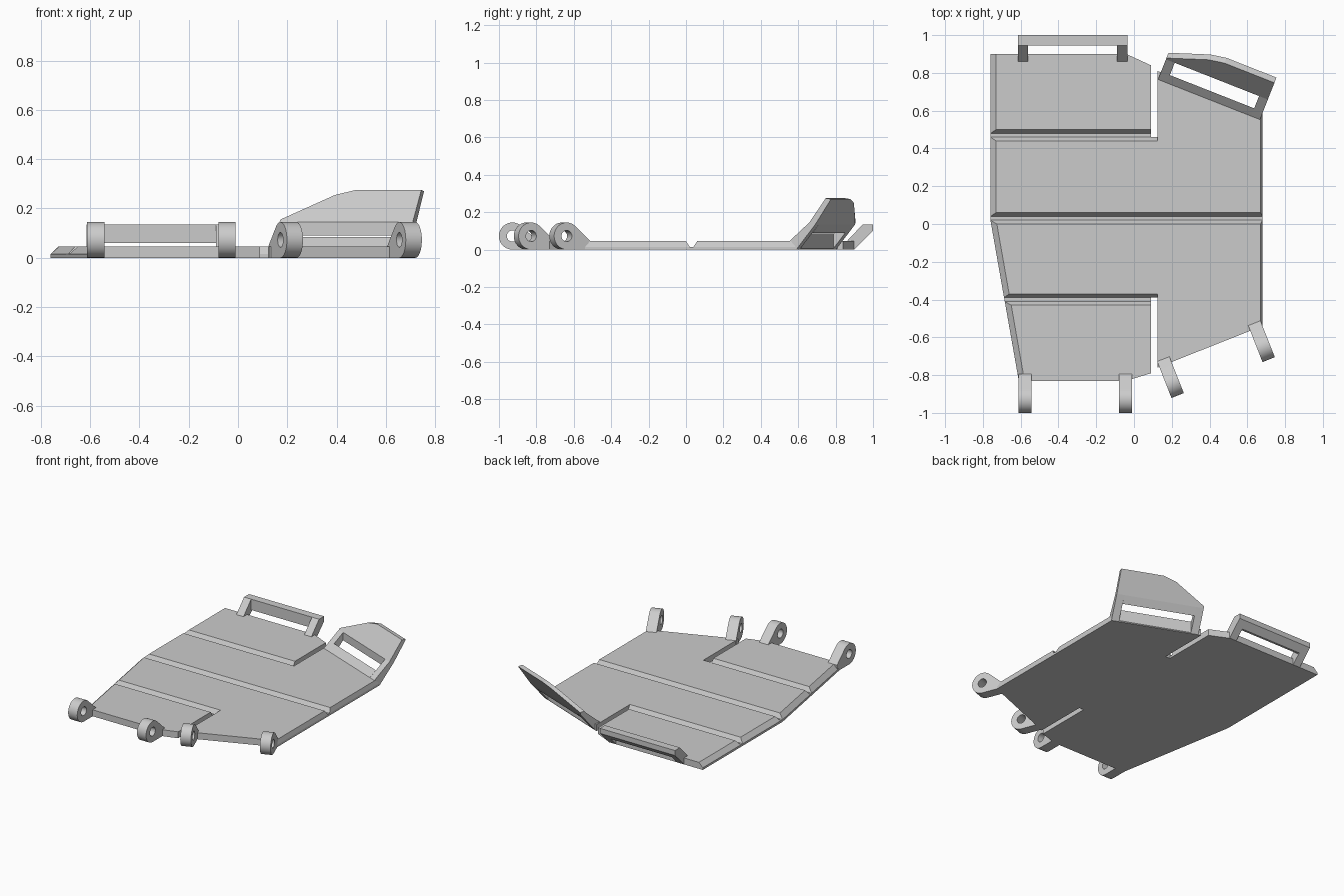
import bpy, bmesh, math
from mathutils import Matrix, Vector

cube = bpy.data.objects.get("Cube")
if cube:
    bpy.data.objects.remove(cube, do_unlink=True)

grey = bpy.data.materials.new("plain_grey")
grey.use_nodes = True
grey.diffuse_color = (0.6, 0.6, 0.6, 1)
grey.node_tree.nodes["Principled BSDF"].inputs["Base Color"].default_value = (0.6, 0.6, 0.6, 1)


def add_object(name, mesh):
    mesh.materials.clear()
    mesh.materials.append(grey)
    ob = bpy.data.objects.new(name, mesh)
    bpy.context.collection.objects.link(ob)
    return ob


def loft(name, lower, upper):
    """Solid between two matching closed outlines."""
    bm = bmesh.new()
    a = [bm.verts.new(p) for p in lower]
    b = [bm.verts.new(p) for p in upper]
    bm.faces.new(a)
    bm.faces.new(b)
    for i in range(len(a)):
        j = (i + 1) % len(a)
        bm.faces.new((a[i], a[j], b[j], b[i]))
    bmesh.ops.recalc_face_normals(bm, faces=bm.faces)
    mesh = bpy.data.meshes.new(name)
    bm.to_mesh(mesh)
    bm.free()
    return add_object(name, mesh)


def frame(x, y, degrees, outward):
    """Local axes: outward, up, and along the hinge edge."""
    t = math.radians(degrees)
    d = Vector((math.sin(t), outward * math.cos(t), 0))
    up = Vector((0, 0, 1))
    m = Matrix((d, up, d.cross(up))).transposed().to_4x4()
    m.translation = (x, y, 0)
    return m


def prism(name, profile, t0, t1, m):
    ends = [[m @ Vector((s, z, t)) for s, z in profile] for t in (t0, t1)]
    return loft(name, *ends)


def inset(outline):
    """Move each edge inwards by its own width."""
    n, result = len(outline), []
    lines = []
    for i in range(n):
        p, q = Vector(outline[i][:2]), Vector(outline[(i + 1) % n][:2])
        d = (q - p).normalized()
        lines.append((p + Vector((-d.y, d.x)) * outline[i][2], d))
    for i in range(n):
        (p, d), (q, e) = lines[i - 1], lines[i]
        cross = d.x * e.y - d.y * e.x
        k = ((q - p).x * e.y - (q - p).y * e.x) / cross
        result.append(p + d * k)
    return result


# Thin base sheet with two slots
FLOOR, TOP = 0.015, 0.045
base = [(-.61, -.83), (-.04, -.83), (.09, -.79), (.09, -.39), (.125, -.39),
        (.125, -.76), (.68, -.54), (.68, .59), (.125, .81), (.125, .46),
        (.09, .46), (.09, .84), (-.04, .9), (-.76, .9), (-.76, .02)]
loft("base_sheet", [(x, y, 0) for x, y in base], [(x, y, FLOOR) for x, y in base])

# Raised panels with chamfered edges: x, y, chamfer of the edge that follows
panels = {
    "rear_right_panel": [(-.76, .48, .02), (.09, .48, 0), (.09, .84, 0),
                         (-.04, .9, 0), (-.76, .9, .03)],
    "rear_middle_panel": [(-.76, .04, .02), (.68, .04, .01), (.68, .59, 0),
                          (.125, .81, 0), (.125, .46, .02), (-.76, .46, .03)],
    "front_middle_panel": [(-.688, -.39, .02), (.125, -.39, 0), (.125, -.76, 0),
                           (.68, -.54, .01), (.68, .02, .02), (-.76, .02, .03)],
    "front_right_panel": [(-.61, -.83, 0), (-.04, -.83, 0), (.09, -.79, 0),
                          (.09, -.41, .02), (-.684, -.41, .03)],
}
for name, outline in panels.items():
    loft(name, [(x, y, FLOOR) for x, y, w in outline],
         [(p.x, p.y, TOP) for p in inset(outline)])


# Hinge lugs: rounded eye with a bore, extruded from a flat curve
def lug(name, x, y, degrees):
    c, r, bore = Vector((.135, .0725)), .0725, .03
    arc = lambda a, rad: c + Vector((math.cos(math.radians(a)), math.sin(math.radians(a)))) * rad
    outer = [(0, 0), (0, TOP)] + [arc(133 - i * 223 / 20, r) for i in range(21)]
    hole = [arc(i * 15, bore) for i in range(24)]
    curve = bpy.data.curves.new(name, "CURVE")
    curve.dimensions, curve.fill_mode, curve.extrude = "2D", "BOTH", .035
    for loop in (outer, hole):
        spline = curve.splines.new("POLY")
        spline.points.add(len(loop) - 1)
        for point, p in zip(spline.points, loop):
            point.co = (p[0], p[1], 0, 1)
        spline.use_cyclic_u = True
    temp = bpy.data.objects.new(name + "_curve", curve)
    bpy.context.collection.objects.link(temp)
    mesh = bpy.data.meshes.new_from_object(temp.evaluated_get(bpy.context.evaluated_depsgraph_get()))
    bpy.data.objects.remove(temp, do_unlink=True)
    bm = bmesh.new()
    bm.from_mesh(mesh)
    bmesh.ops.remove_doubles(bm, verts=bm.verts, dist=1e-5)
    bmesh.ops.recalc_face_normals(bm, faces=bm.faces)
    bm.transform(frame(x, y, degrees, -1))
    bm.to_mesh(mesh)
    bm.free()
    ob = add_object(name, mesh)
    bpy.ops.object.select_all(action="DESELECT")
    ob.select_set(True)
    bpy.context.view_layer.objects.active = ob
    bpy.ops.object.shade_smooth_by_angle(angle=math.radians(30))


ANGLE = 21.5
lug("front_lug_outer_right", -.577, -.793, 0)
lug("front_lug_inner_right", -.045, -.793, 0)
lug("front_lug_inner_left", .155, -.715, ANGLE)
lug("front_lug_outer_left", .637, -.525, ANGLE)

# Straight rear handle
m = frame(-.615, .86, 0, 1)
leg = [(0, 0), (0, TOP), (.085, .135), (.14, .135), (.14, .1), (.04, 0)]
prism("handle_leg_right", leg, 0, .055, m)
prism("handle_leg_left", leg, .525, .58, m)
prism("handle_bar", [(.085, .06), (.085, .135), (.14, .135), (.14, .1), (.1, .06)], .055, .525, m)

# Angled rear flap: window frame below, tapered panel above
m = frame(.125, .76, ANGLE, 1)
WIDTH = .58
prism("flap_lower_bar", [(0, 0), (0, .04), (.05, .085), (.05, .006), (.045, 0)], .05, WIDTH - .05, m)
leg = [(0, 0), (0, .04), (.12, .145), (.155, .135), (.045, 0)]
prism("flap_leg_right", leg, 0, .05, m)
prism("flap_leg_left", leg, WIDTH - .05, WIDTH, m)
prism("flap_upper_bar", [(.12, .09), (.12, .145), (.155, .135)], .05, WIDTH - .05, m)

crest = [(0, .155), (.21, .255), (.295, .275), (WIDTH, .275)]
inner = [(.12, .145, WIDTH), (.12, .145, 0)]
outer = [(.155, .135, WIDTH), (.155, .135, 0)]
for u, z in crest:
    v = .12 + (z - .145) * .73
    inner.append((v, z, u))
    outer.append((v + .03, z - .005, u))
loft("flap_panel", [m @ Vector(p) for p in inner], [m @ Vector(p) for p in outer])
